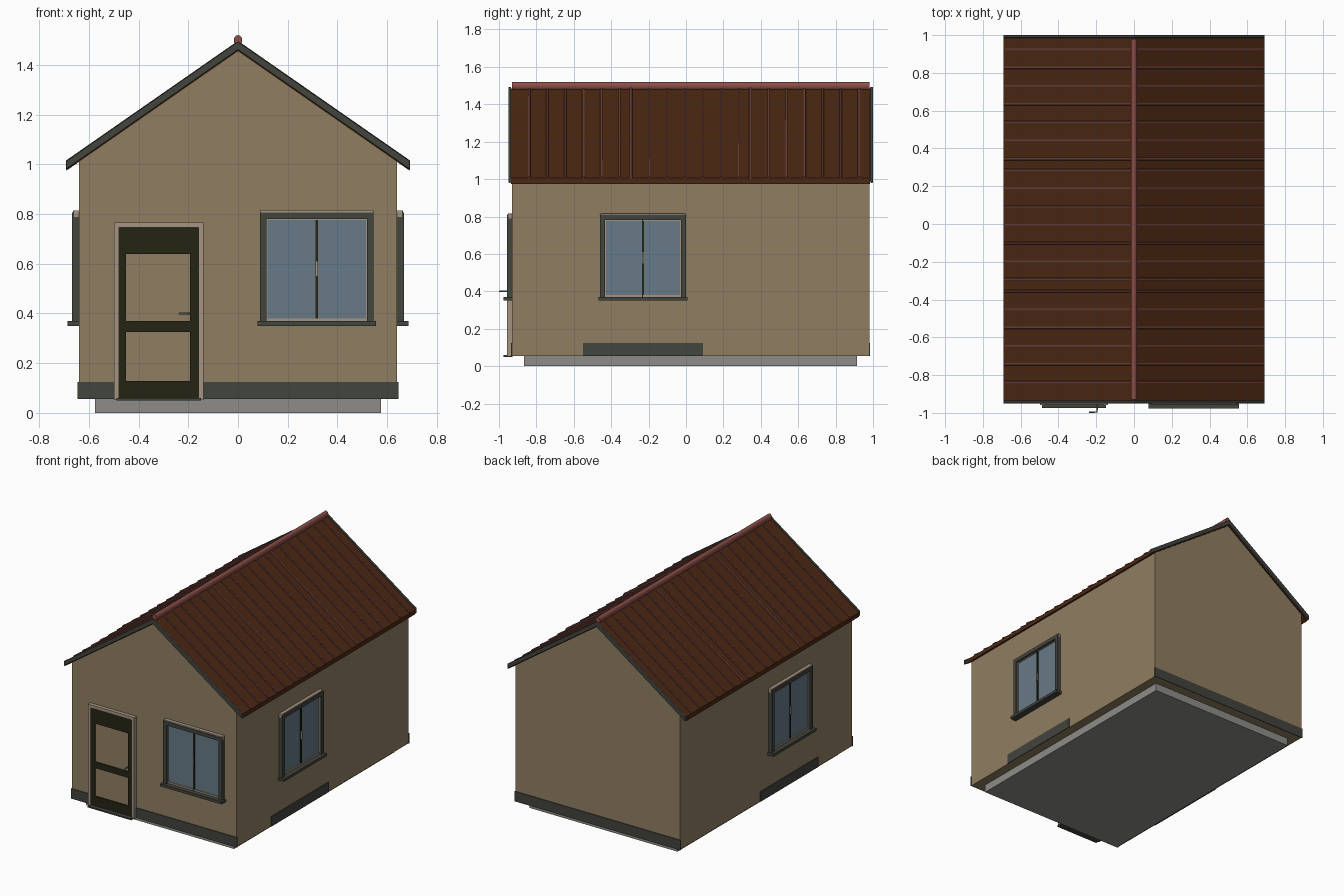
import bpy, bmesh, math
from mathutils import Matrix, Vector

cube = bpy.data.objects.get("Cube")
if cube:
    bpy.data.objects.remove(cube, do_unlink=True)


def material(name, r, g, b):
    m = bpy.data.materials.new(name)
    m.use_nodes = True
    m.diffuse_color = (r, g, b, 1)
    node = next(n for n in m.node_tree.nodes if n.type == 'BSDF_PRINCIPLED')
    node.inputs["Base Color"].default_value = (r, g, b, 1)
    node.inputs["Roughness"].default_value = 0.8
    return m


TAN = material("wall tan", .28, .21, .12)
GREY = material("dark grey", .055, .058, .048)
STONE = material("foundation grey", .27, .265, .245)
ROOF = material("roof brown", .07, .02, .006)
RIB = material("rib red brown", .13, .045, .035)
RIDGE = material("ridge red", .26, .078, .064)
TRIM = material("trim beige", .38, .30, .22)
DOOR = material("door olive", .018, .018, .007)
GLASS = material("glass blue grey", .135, .195, .245)
METAL = material("handle metal", .16, .17, .16)


def finish(name, bm, mat, bevel=0, place=Matrix()):
    bmesh.ops.recalc_face_normals(bm, faces=bm.faces)
    mesh = bpy.data.meshes.new(name)
    bm.to_mesh(mesh)
    bm.free()
    mesh.materials.append(mat)
    ob = bpy.data.objects.new(name, mesh)
    bpy.context.collection.objects.link(ob)
    ob.matrix_world = place
    if bevel:
        mod = ob.modifiers.new("soft edges", 'BEVEL')
        mod.width = bevel
        mod.segments = 2
    return ob


def box(name, x, y, z, mat, bevel=0, place=Matrix()):
    """Box from (low, high) ranges on each axis."""
    bm = bmesh.new()
    bmesh.ops.create_cube(bm, size=1)
    for v in bm.verts:
        v.co = Vector([(r[0] + r[1]) / 2 + c * (r[1] - r[0])
                       for r, c in zip((x, y, z), v.co)])
    return finish(name, bm, mat, bevel, place)


def prism(name, profile, spans, mat, bevel=0):
    """Extrude an x-z profile along y, once for each span."""
    bm = bmesh.new()
    for y0, y1 in spans:
        face = bm.faces.new([bm.verts.new((x, y0, z)) for x, z in profile])
        out = bmesh.ops.extrude_face_region(bm, geom=[face])
        moved = [g for g in out["geom"] if isinstance(g, bmesh.types.BMVert)]
        bmesh.ops.translate(bm, verts=moved, vec=(0, y1 - y0, 0))
    return finish(name, bm, mat, bevel)


def chevron(half, low, high):
    """Gable-shaped band between two ridge heights."""
    drop = half * PITCH
    return [(-half, low - drop), (0, low), (half, low - drop),
            (half, high - drop), (0, high), (-half, high - drop)]


PITCH = .48 / .69
HALF, FRONT, BACK = .64, -.93, .98
BASE, APEX = .055, 1.456

# Foundation and house body
box("foundation", (-.575, .575), (-.865, .915), (0, .06), STONE)
eave = APEX - HALF * PITCH
prism("walls", [(-HALF, BASE), (HALF, BASE), (HALF, eave), (0, APEX), (-HALF, eave)],
      [(FRONT, BACK)], TAN)

# Plinth strips
for name, y in (("front_plinth", (FRONT - .005, FRONT + .002)),
                ("back_plinth", (BACK - .002, BACK + .005))):
    box(name, (-.645, .645), y, (BASE, .125), GREY)
for name, x in (("right_plinth", (-.645, -.638)), ("left_plinth", (.638, .645))):
    box(name, x, (-.55, .09), (BASE, .125), GREY)

# Roof: three sheets with raised ribs running down the slope
R0, R1 = FRONT - .005, BACK + .005
sheet = (R1 - R0) / 3
prism("roof_sheets", chevron(.69, 1.455, 1.485), [(R0, R1)], ROOF)
ribs = [R0 + sheet * s + .0965 * k for s in range(3) for k in range(1, 7)]
prism("roof_ribs", chevron(.69, 1.482, 1.493),
      [(y - .006, y + .006) for y in ribs], RIB, .003)
joints = [R0 + sheet, R0 + 2 * sheet]
prism("sheet_joints", chevron(.692, 1.48, 1.497),
      [(y - .008, y + .008) for y in joints], RIB, .004)
prism("barge_boards", chevron(.692, 1.46, 1.494),
      [(R0 - .015, R0), (R1, R1 + .015)], GREY, .004)

# Rounded ridge cap
bm = bmesh.new()
bmesh.ops.create_cone(bm, cap_ends=True, segments=16, radius1=1, radius2=1, depth=1)
cap = Matrix.Translation((0, (FRONT + BACK) / 2, 1.498)) @ \
    Matrix.Diagonal((.017, BACK - FRONT, .022, 1)) @ Matrix.Rotation(math.pi / 2, 4, 'X')
bmesh.ops.transform(bm, matrix=cap, verts=bm.verts)
ridge = finish("ridge_cap", bm, RIDGE)
bpy.context.view_layer.objects.active = ridge
ridge.select_set(True)
bpy.ops.object.shade_smooth_by_angle()


# Windows: local -y points out of the wall
def window(side, place):
    def part(name, x, depth, z, mat, bevel=0):
        box(side + "_window_" + name, x, (-depth, .002), z, mat, bevel, place)
    w = .229
    part("glass", (-w + .01, w - .01), .008, (.365, .79), GLASS)
    part("lintel", (-w, w), .024, (.785, .815), TRIM, .004)
    part("top_frame", (-w, w), .028, (.781, .807), GREY)
    part("sill", (-w - .01, w + .01), .046, (.35, .369), GREY)
    part("bottom_bead", (-w + .02, w - .02), .014, (.368, .38), TRIM)
    part("top_bead", (-w + .02, w - .02), .014, (.777, .783), TRIM)
    part("mullion", (-.005, .005), .014, (.37, .785), DOOR)
    part("catch", (-.003, .003), .02, (.55, .61), TRIM)
    for s in (-1, 1):
        def span(a, b):
            return tuple(sorted((s * a, s * b)))
        part("jamb", span(w - .026, w), .028, (.36, .79), GREY)
        part("bead", span(w - .03, w - .026), .014, (.37, .785), TRIM)


def facing(x, y, degrees):
    return Matrix.Translation((x, y, 0)) @ Matrix.Rotation(math.radians(degrees), 4, 'Z')


window("front", facing(.317, FRONT, 0))
window("left", facing(HALF, -.23, 90))
window("right", facing(-HALF, -.23, -90))


# Door, built from stiles, rails and recessed panels
def door_part(name, x, depth, z, mat):
    box("door_" + name, x, (FRONT - depth, FRONT + .002), z, mat)


DX0, DX1 = -.478, -.158
door_part("right_trim", (DX0 - .02, DX0), .027, (.052, .767), TRIM)
door_part("left_trim", (DX1, DX1 + .02), .027, (.052, .767), TRIM)
door_part("top_trim", (DX0, DX1), .026, (.745, .767), TRIM)
door_part("panels", (DX0 + .01, DX1 - .01), .009, (.1, .66), TAN)
door_part("right_stile", (DX0, -.45), .017, (.056, .745), DOOR)
door_part("left_stile", (-.193, DX1), .017, (.056, .745), DOOR)
for name, z in (("top_rail", (.639, .745)), ("middle_rail", (.326, .369)),
                ("bottom_rail", (.056, .128))):
    door_part(name, (-.451, -.192), .017, z, DOOR)
door_part("threshold", (-.488, -.148), .045, (.05, .06), GREY)

# Lever handle
curve = bpy.data.curves.new("door_handle", 'CURVE')
curve.dimensions = '3D'
curve.bevel_depth = .004
curve.use_fill_caps = True
line = curve.splines.new('POLY')
line.points.add(2)
for p, (x, y) in zip(line.points, ((-.195, -.94), (-.195, -.996), (-.238, -.996))):
    p.co = (x, y, .4, 1)
curve.materials.append(METAL)
bpy.context.collection.objects.link(bpy.data.objects.new("door_handle", curve))
